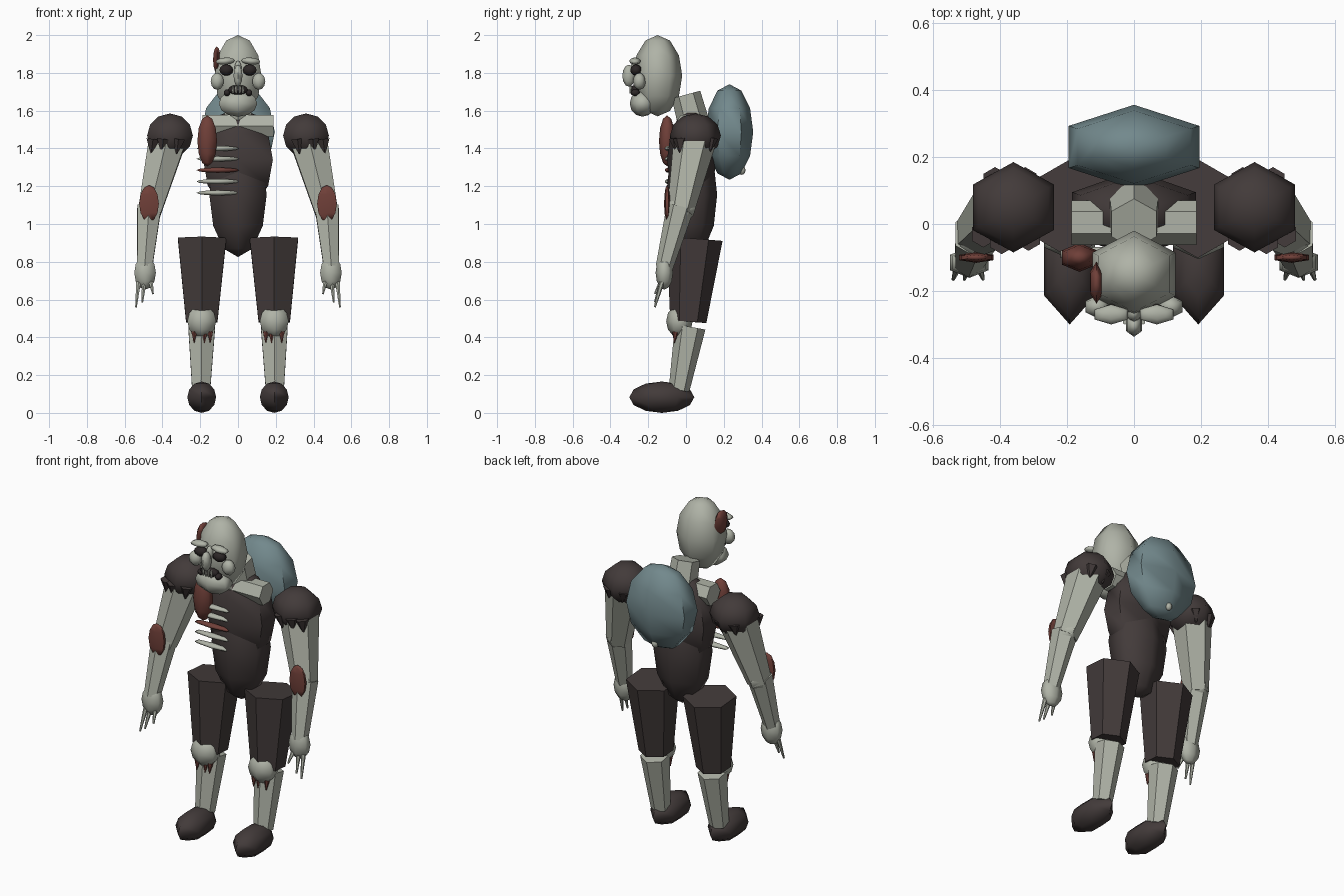
import bpy, bmesh
from mathutils import Vector, Matrix


def mat(name, r, g, b):
    m = bpy.data.materials.new(name)
    m.diffuse_color = (r, g, b, 1)
    return m


SKIN = mat("pale_skin", 0.43, 0.45, 0.385)
CLOTH = mat("dark_cloth", 0.055, 0.043, 0.042)
WOUND = mat("dried_red", 0.16, 0.05, 0.04)
PACK = mat("slate_blue", 0.17, 0.25, 0.265)
BLACK = mat("eye_black", 0.025, 0.02, 0.02)


def finish(name, bm, material, angle):
    me = bpy.data.meshes.new(name)
    bm.to_mesh(me)
    bm.free()
    ob = bpy.data.objects.new(name, me)
    bpy.context.collection.objects.link(ob)
    me.materials.append(material)
    bpy.ops.object.select_all(action='DESELECT')
    ob.select_set(True)
    bpy.context.view_layer.objects.active = ob
    bpy.ops.object.shade_smooth_by_angle(angle=angle)
    return ob


def ball(name, loc, radii, material, rot_y=0.0):
    """Six-sided, six-ring ellipsoid."""
    bm = bmesh.new()
    bmesh.ops.create_uvsphere(bm, u_segments=6, v_segments=6, radius=1)
    bm.transform(Matrix.Translation(loc) @ Matrix.Rotation(rot_y, 4, 'Y')
                 @ Matrix.Diagonal((*radii, 1)))
    return finish(name, bm, material, 1.2)


def limb(name, low, high, r_low, r_high, material, sides=6):
    """Tapered six-sided segment between two points."""
    low, high = Vector(low), Vector(high)
    d = high - low
    bm = bmesh.new()
    bmesh.ops.create_cone(bm, cap_ends=True, segments=sides, radius1=r_low,
                          radius2=r_high, depth=d.length)
    q = Vector((0, 0, 1)).rotation_difference(d)
    bm.transform(Matrix.Translation((low + high) / 2) @ q.to_matrix().to_4x4())
    return finish(name, bm, material, 0.7)


# Torso, neck and hump
ball("abdomen", (0, 0.03, 1.155), (0.175, 0.135, 0.33), CLOTH)
ball("chest", (0, 0.03, 1.34), (0.213, 0.13, 0.275), CLOTH)
limb("collar_bar", (-0.187, 0.004, 1.52), (0.187, 0.004, 1.52), 0.066, 0.066, SKIN)
limb("neck", (0, 0.05, 1.50), (0, 0.0, 1.685), 0.085, 0.078, SKIN)
ball("back_hump", (0, 0.23, 1.487), (0.225, 0.126, 0.253), PACK)
ball("hump_spur", (0, 0.295, 1.285), (0.02, 0.02, 0.025), SKIN)

# Head and face
ball("head", (0, -0.15, 1.785), (0.143, 0.13, 0.215), SKIN)
ball("chin", (0, -0.23, 1.638), (0.118, 0.068, 0.07), SKIN)
ball("nose", (0, -0.303, 1.785), (0.027, 0.034, 0.058), SKIN)
ball("nose_bridge", (0, -0.265, 1.82), (0.022, 0.03, 0.045), SKIN)
ball("mouth", (0, -0.268, 1.71), (0.062, 0.03, 0.026), BLACK)
for i in range(4):
    x = -0.027 + 0.018 * i
    limb("tooth", (x, -0.293, 1.69), (x, -0.293, 1.73), 0.005, 0.007, SKIN)
for s in (-1, 1):
    ball("brow", (s * 0.068, -0.27, 1.862), (0.058, 0.03, 0.019), SKIN, s * 0.08)
    ball("eye", (s * 0.062, -0.265, 1.815), (0.042, 0.03, 0.03), BLACK)
    ball("cheek", (s * 0.11, -0.247, 1.755), (0.04, 0.034, 0.045), SKIN)
    ball("mouth_corner", (s * 0.058, -0.268, 1.695), (0.02, 0.025, 0.018), BLACK)

# Exposed ribs and wounds
for i, z in enumerate((1.40, 1.345, 1.285, 1.225, 1.165)):
    ball("rib", (-0.107, -0.09, z), (0.13, 0.022, 0.014), WOUND if i == 2 else SKIN)
ball("chest_wound", (-0.163, -0.1, 1.44), (0.06, 0.043, 0.135), WOUND)
ball("head_wound", (-0.112, -0.175, 1.87), (0.023, 0.063, 0.07), WOUND)

for s in (-1, 1):
    # Arms
    ball("shoulder", (s * 0.36, 0.05, 1.468), (0.14, 0.135, 0.117), CLOTH)
    limb("upper_arm", (s * 0.47, -0.03, 1.06), (s * 0.37, 0.05, 1.46), 0.07, 0.115, SKIN)
    limb("forearm", (s * 0.494, -0.115, 0.77), (s * 0.47, -0.03, 1.09), 0.046, 0.073, SKIN)
    ball("elbow", (s * 0.47, -0.03, 1.08), (0.062, 0.08, 0.07), SKIN)
    ball("hand", (s * 0.492, -0.115, 0.742), (0.066, 0.046, 0.09), SKIN)
    for bx, tx, tz in ((0.465, 0.45, 0.63), (0.495, 0.507, 0.585), (0.525, 0.54, 0.56)):
        limb("finger", (s * tx, -0.165, tz), (s * bx, -0.122, 0.71), 0.005, 0.015, SKIN)
    ball("arm_wound", (s * 0.471, -0.1, 1.108), (0.06, 0.016, 0.098), WOUND)
    # Torn sleeve points
    for dx, y, z in ((-0.05, -0.04, 1.37), (0.03, -0.05, 1.375), (0.085, -0.03, 1.37),
                     (-0.04, 0.13, 1.38), (0.05, 0.13, 1.385)):
        limb("sleeve_tatter", (s * (0.375 + dx), y, z), (s * (0.365 + dx), y, 1.45),
             0.003, 0.04, CLOTH)

    # Legs
    limb("thigh", (s * 0.192, 0.012, 0.483), (s * 0.19, 0.046, 0.922), 0.096, 0.148, CLOTH)
    limb("shin", (s * 0.195, -0.037, 0.12), (s * 0.192, 0.022, 0.455), 0.055, 0.082, SKIN)
    ball("knee", (s * 0.192, -0.035, 0.485), (0.088, 0.07, 0.087), SKIN)
    for dx in (-0.045, -0.015, 0.04):
        limb("knee_gash", (s * (0.192 + dx), -0.062, 0.37), (s * (0.192 + dx), -0.055, 0.43),
             0.002, 0.017, WOUND)
    ball("shoe", (s * 0.192, -0.128, 0.083), (0.088, 0.172, 0.083), CLOTH)
